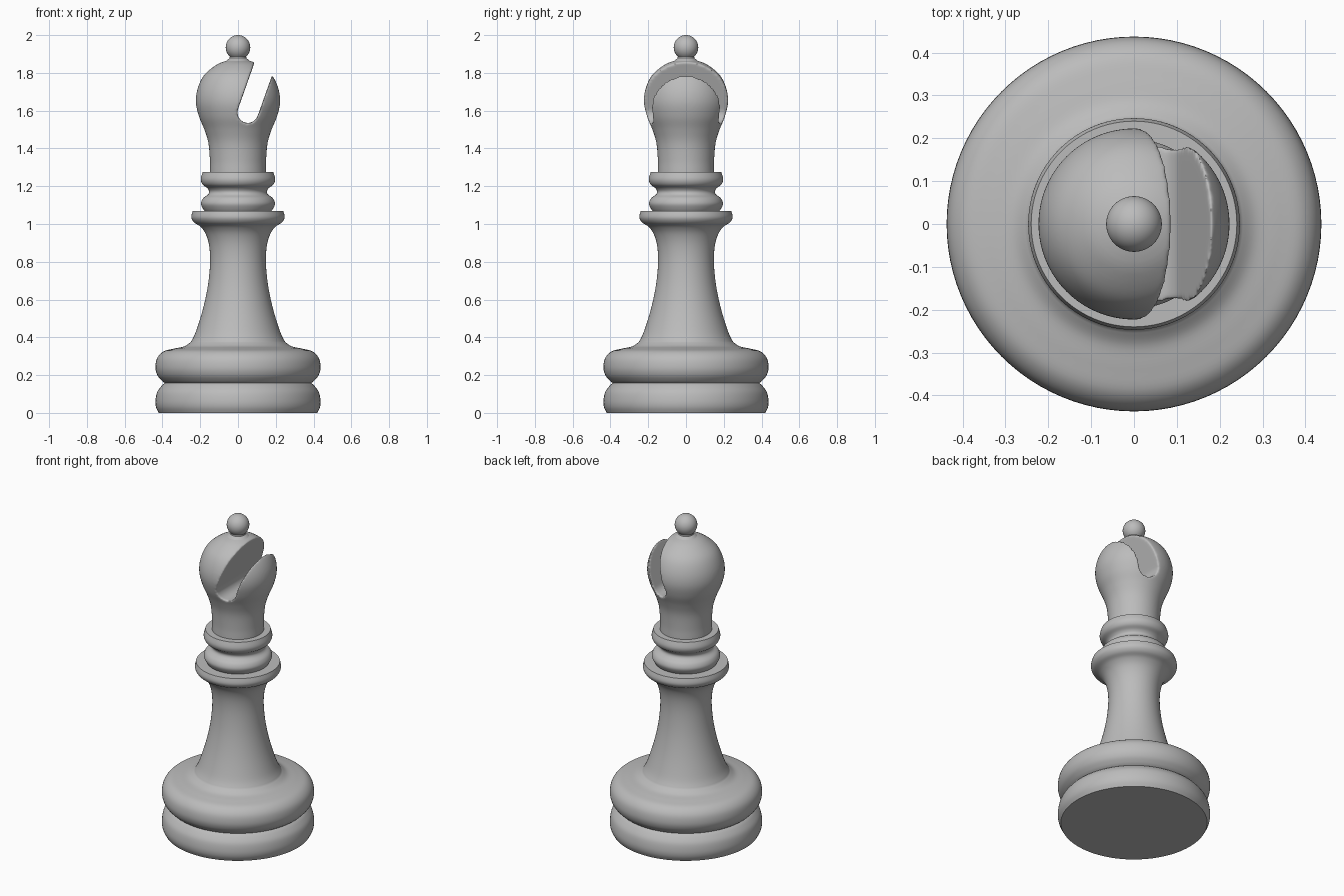
import bpy, bmesh, math
from mathutils import Vector

if "Cube" in bpy.data.objects:
    bpy.data.objects.remove(bpy.data.objects["Cube"])

grey = bpy.data.materials.new("plain grey")
grey.use_nodes = True
grey.diffuse_color = (0.5, 0.5, 0.5, 1)
grey.node_tree.nodes["Principled BSDF"].inputs["Base Color"].default_value = grey.diffuse_color


def curve_through(points, steps=5):
    """Smooth curve passing through (radius, height) points."""
    p = [Vector(q) for q in points]
    p = [p[0]] + p + [p[-1]]
    out = []
    for a, b, c, d in zip(p, p[1:], p[2:], p[3:]):
        for i in range(steps):
            t = i / steps
            out.append(b + (c - a) * (t / 2) + (a * 2 - b * 5 + c * 4 - d) * (t * t / 2)
                       + (b * 3 - a - c * 3 + d) * (t ** 3 / 2))
    return out + [p[-1]]


def arc(radius, height, start, end, steps=20):
    angles = [math.radians(start + (end - start) * i / steps) for i in range(steps + 1)]
    return [Vector((radius * math.cos(a), height + radius * math.sin(a))) for a in angles]


def add_object(name, bm):
    bmesh.ops.recalc_face_normals(bm, faces=bm.faces)
    mesh = bpy.data.meshes.new(name)
    bm.to_mesh(mesh)
    bm.free()
    obj = bpy.data.objects.new(name, mesh)
    bpy.context.collection.objects.link(obj)
    mesh.materials.append(grey)
    return obj


def shade(obj, degrees=40):
    bpy.ops.object.select_all(action='DESELECT')
    obj.select_set(True)
    bpy.context.view_layer.objects.active = obj
    bpy.ops.object.shade_smooth_by_angle(angle=math.radians(degrees))


def lathe(name, profile, sides=96):
    """Turned solid, closed on the axis at both ends."""
    bm = bmesh.new()
    pts = [(0, profile[0][1])] + [tuple(q) for q in profile] + [(0, profile[-1][1])]
    verts = [bm.verts.new((r, 0, z)) for r, z in pts]
    edges = [bm.edges.new(pair) for pair in zip(verts, verts[1:])]
    bmesh.ops.spin(bm, geom=verts + edges, axis=(0, 0, 1), cent=(0, 0, 0),
                   steps=sides, angle=math.tau)
    bmesh.ops.remove_doubles(bm, verts=bm.verts, dist=0.0002)
    obj = add_object(name, bm)
    shade(obj)
    return obj


# Base, made of two rounded tiers with a groove between them
foot = curve_through([(.42, 0), (.434, .03), (.437, .065), (.428, .11), (.405, .143), (.387, .158)])
tier = curve_through([(.387, .158), (.405, .172), (.427, .2), (.437, .24), (.428, .29),
                      (.395, .325), (.34, .34), (.285, .352), (.25, .375)])
# Stem sweeping up into the flared collar
stem = curve_through([(.25, .375), (.225, .425), (.187, .545), (.16, .67), (.148, .79), (.152, .88),
                      (.17, .945), (.198, .985), (.232, 1.008), (.247, 1.035), (.24, 1.07)])
lathe("base_and_stem", foot + tier[1:] + stem[1:])

# Two neck rings with a waist between them
rings = curve_through([(.17, 1.06), (.185, 1.08), (.196, 1.108), (.185, 1.136), (.16, 1.155),
                       (.153, 1.172), (.163, 1.19), (.188, 1.21), (.197, 1.238), (.187, 1.275)])
lathe("neck_rings", rings)

# Head
head = lathe("head", curve_through(
    [(.15, 1.22), (.149, 1.28), (.149, 1.34), (.157, 1.43), (.178, 1.5), (.207, 1.57), (.223, 1.645),
     (.213, 1.72), (.178, 1.79), (.115, 1.842), (.06, 1.865), (.02, 1.872)]))

# Slanted round-bottomed slot cutter
half, tilt = 0.055, math.radians(19.5)
outline = arc(half, 0, 180, 360) + [Vector((half, .6)), Vector((-half, .6))]
bm = bmesh.new()
face = bm.faces.new([bm.verts.new((
    .052 + x * math.cos(tilt) + z * math.sin(tilt), -.4,
    1.59 - x * math.sin(tilt) + z * math.cos(tilt))) for x, z in outline])
side = bmesh.ops.extrude_face_region(bm, geom=[face])["geom"]
bmesh.ops.translate(bm, vec=(0, .8, 0),
                    verts=[v for v in side if isinstance(v, bmesh.types.BMVert)])
cutter = add_object("slot_cutter", bm)
cutter.hide_render = True

# Cut the slot, then soften its lips
cut = head.modifiers.new("slot", 'BOOLEAN')
cut.operation, cut.object, cut.solver = 'DIFFERENCE', cutter, 'EXACT'
remesh = head.modifiers.new("even mesh", 'REMESH')
remesh.mode, remesh.voxel_size = 'VOXEL', 0.006
soften = head.modifiers.new("soft lips", 'SMOOTH')
soften.factor, soften.iterations = 0.5, 10
result = bpy.data.meshes.new_from_object(
    head.evaluated_get(bpy.context.evaluated_depsgraph_get()))
head.modifiers.clear()
head.data = result
bpy.data.objects.remove(cutter)
shade(head, 60)

# Finial: flared neck and ball
flare = curve_through([(.08, 1.85), (.06, 1.866), (.044, 1.878)])
lathe("finial", flare + arc(.065, 1.935, -48, 89.5), 48)
